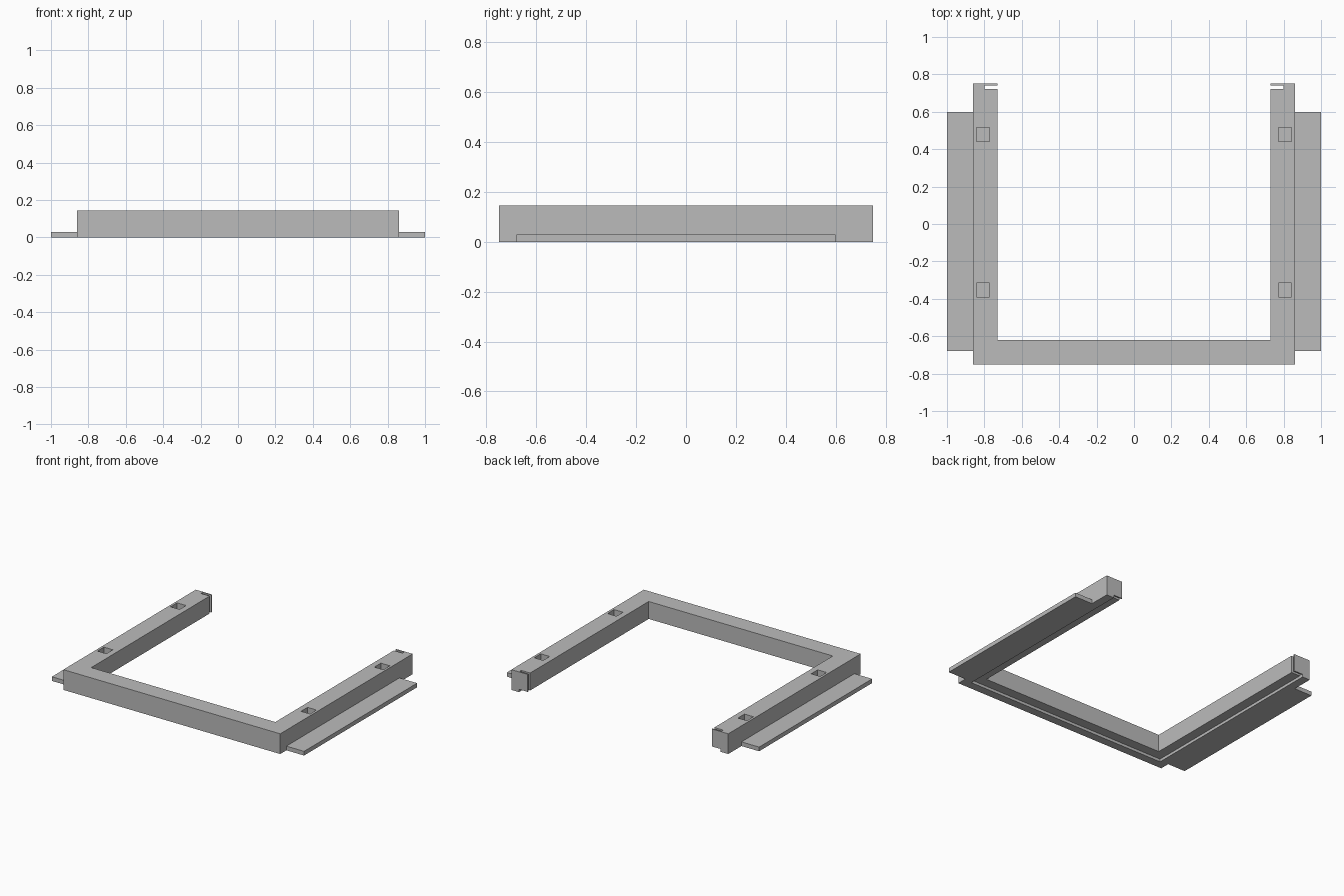
import bpy
import bmesh

cube = bpy.data.objects.get("Cube")
if cube:
    bpy.data.objects.remove(cube, do_unlink=True)

H = 0.145          # frame height
OUT, INN = 0.86, 0.73   # outer and inner half widths
BACK = 0.75        # half depth
LEDGE = 0.80       # half width of the rabbet under the frame

grey = bpy.data.materials.new("plain_grey")
grey.use_nodes = True
grey.diffuse_color = (0.5, 0.5, 0.5, 1)
grey.node_tree.nodes["Principled BSDF"].inputs["Base Color"].default_value = (0.5, 0.5, 0.5, 1)


def prism(name, outline, z0, z1):
    """Extrude a counter-clockwise outline between two heights."""
    bm = bmesh.new()
    base = bm.faces.new([bm.verts.new((x, y, z0)) for x, y in outline])
    top = bmesh.ops.extrude_face_region(bm, geom=[base])["geom"]
    for v in top:
        if isinstance(v, bmesh.types.BMVert):
            v.co.z = z1
    bmesh.ops.recalc_face_normals(bm, faces=bm.faces)
    mesh = bpy.data.meshes.new(name)
    bm.to_mesh(mesh)
    bm.free()
    mesh.materials.append(grey)
    obj = bpy.data.objects.new(name, mesh)
    bpy.context.scene.collection.objects.link(obj)
    return obj


def box(name, x0, x1, y0, y1, z0, z1):
    return prism(name, [(x0, y0), (x1, y0), (x1, y1), (x0, y1)], z0, z1)


def cut(target, cutter):
    mod = target.modifiers.new("cut", "BOOLEAN")
    mod.operation = "DIFFERENCE"
    mod.solver = "EXACT"
    mod.object = cutter
    bpy.context.view_layer.objects.active = target
    bpy.ops.object.modifier_apply(modifier=mod.name)
    bpy.data.objects.remove(cutter, do_unlink=True)


# U-shaped frame, open at the back
frame = prism("frame", [(-OUT, -BACK), (OUT, -BACK), (OUT, BACK), (INN, BACK),
                        (INN, -0.62), (-INN, -0.62), (-INN, BACK), (-OUT, BACK)], 0, H)

# Rabbet along the inner underside
cut(frame, box("rabbet_cutter", -LEDGE, LEDGE, -0.69, 0.9, -0.1, 0.02))

for side, label in ((1, "left"), (-1, "right")):
    def side_box(name, a, b, *rest):
        x0, x1 = sorted((side * a, side * b))
        return box(name, x0, x1, *rest)

    # Slot near the open end of the arm
    cut(frame, side_box("slot_cutter", 0.7, LEDGE, 0.722, 0.741, -0.1, 0.3))
    # Blind square pockets in the top
    for y in (-0.352, 0.478):
        cut(frame, side_box("pocket_cutter", 0.772, 0.843, y - 0.037, y + 0.037, 0.04, 0.3))
    # Thin mounting flange outside the arm
    side_box(label + "_flange", OUT, 1.0, -0.68, 0.6, 0, 0.03)
